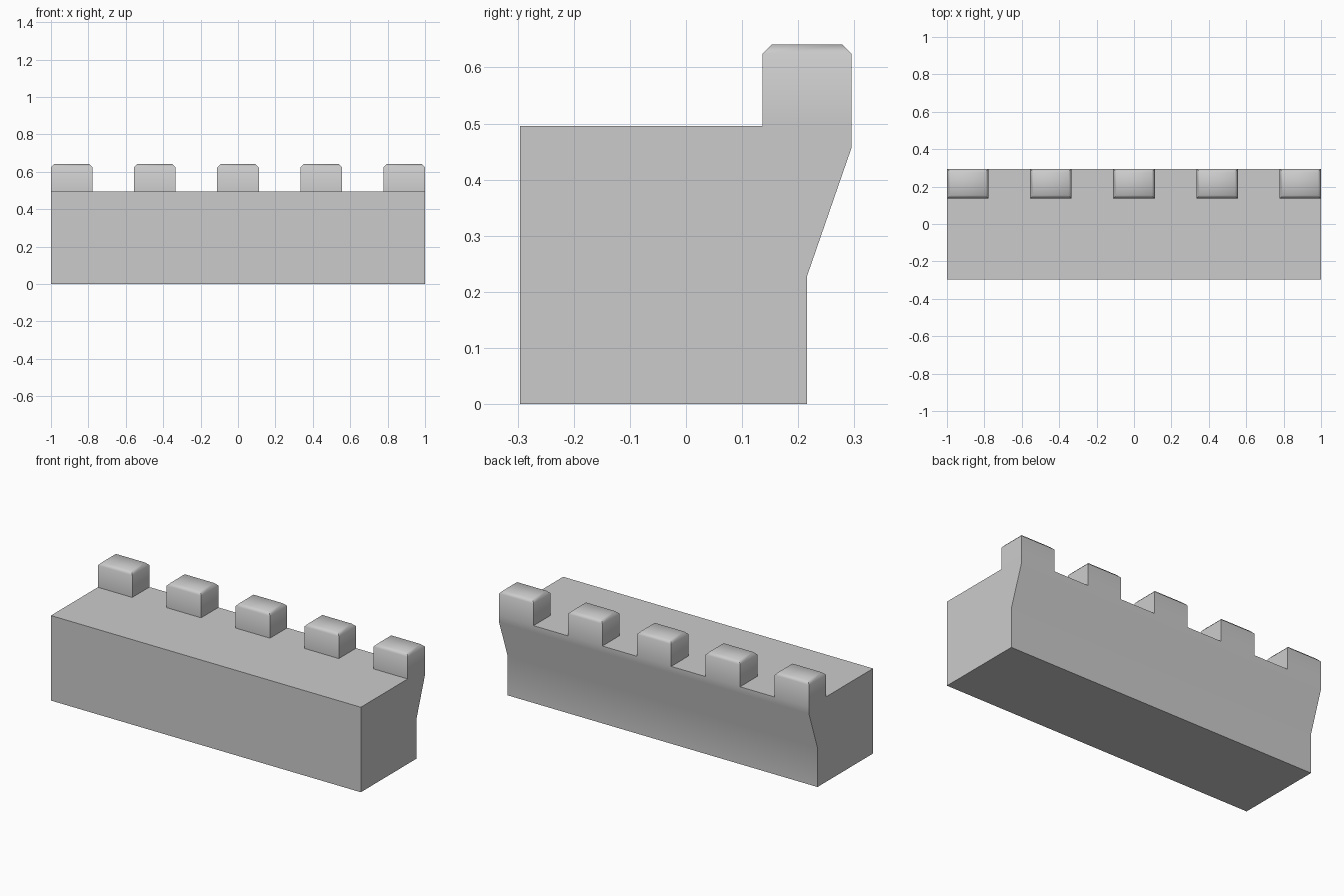
import bpy
import bmesh
import math

if "Cube" in bpy.data.objects:
    bpy.data.objects.remove(bpy.data.objects["Cube"], do_unlink=True)

stone = bpy.data.materials.new("grey_stone")
stone.use_nodes = True
GREY = (0.6, 0.6, 0.6, 1)
stone.diffuse_color = GREY
stone.node_tree.nodes["Principled BSDF"].inputs["Base Color"].default_value = GREY

BAYS = 9            # alternating merlons and gaps
WALK_Z = 0.496
MERLON_TOP = 0.641
CHAMFER = 0.017

# Wall cross-section (y, z) with an overhanging back
PROFILE = [(-0.296, 0), (0.216, 0), (0.216, 0.229), (0.295, 0.457),
           (0.295, WALK_Z), (0.136, WALK_Z), (-0.296, WALK_Z)]
bm = bmesh.new()
rings = [[bm.verts.new((-1 + 2 * i / BAYS, y, z)) for y, z in PROFILE]
         for i in range(BAYS + 1)]
parapet = []
for i in range(BAYS):
    a, b = rings[i], rings[i + 1]
    for j in range(len(PROFILE)):
        k = (j + 1) % len(PROFILE)
        face = bm.faces.new((a[j], a[k], b[k], b[j]))
        if j == 4 and i % 2 == 0:
            parapet.append(face)
bm.faces.new(rings[0])
bm.faces.new(rings[-1])
bmesh.ops.recalc_face_normals(bm, faces=bm.faces[:])

# Merlons raised from every other bay along the back edge
raised = bmesh.ops.extrude_discrete_faces(bm, faces=parapet)["faces"]
for face in raised:
    for v in face.verts:
        v.co.z = MERLON_TOP
bmesh.ops.remove_doubles(bm, verts=bm.verts[:], dist=0.0001)

# Chamfered merlon tops
rim = [e for e in bm.edges if all(v.co.z > MERLON_TOP - 0.001 for v in e.verts)]
bmesh.ops.bevel(bm, geom=rim, offset=CHAMFER, segments=1, affect='EDGES')
bmesh.ops.recalc_face_normals(bm, faces=bm.faces[:])

mesh = bpy.data.meshes.new("battlement_wall")
bm.to_mesh(mesh)
bm.free()
mesh.materials.append(stone)
wall = bpy.data.objects.new("battlement_wall", mesh)
bpy.context.collection.objects.link(wall)

# Soft chamfers, crisp corners
bpy.ops.object.select_all(action='DESELECT')
wall.select_set(True)
bpy.context.view_layer.objects.active = wall
bpy.ops.object.shade_smooth_by_angle(angle=math.radians(60))
